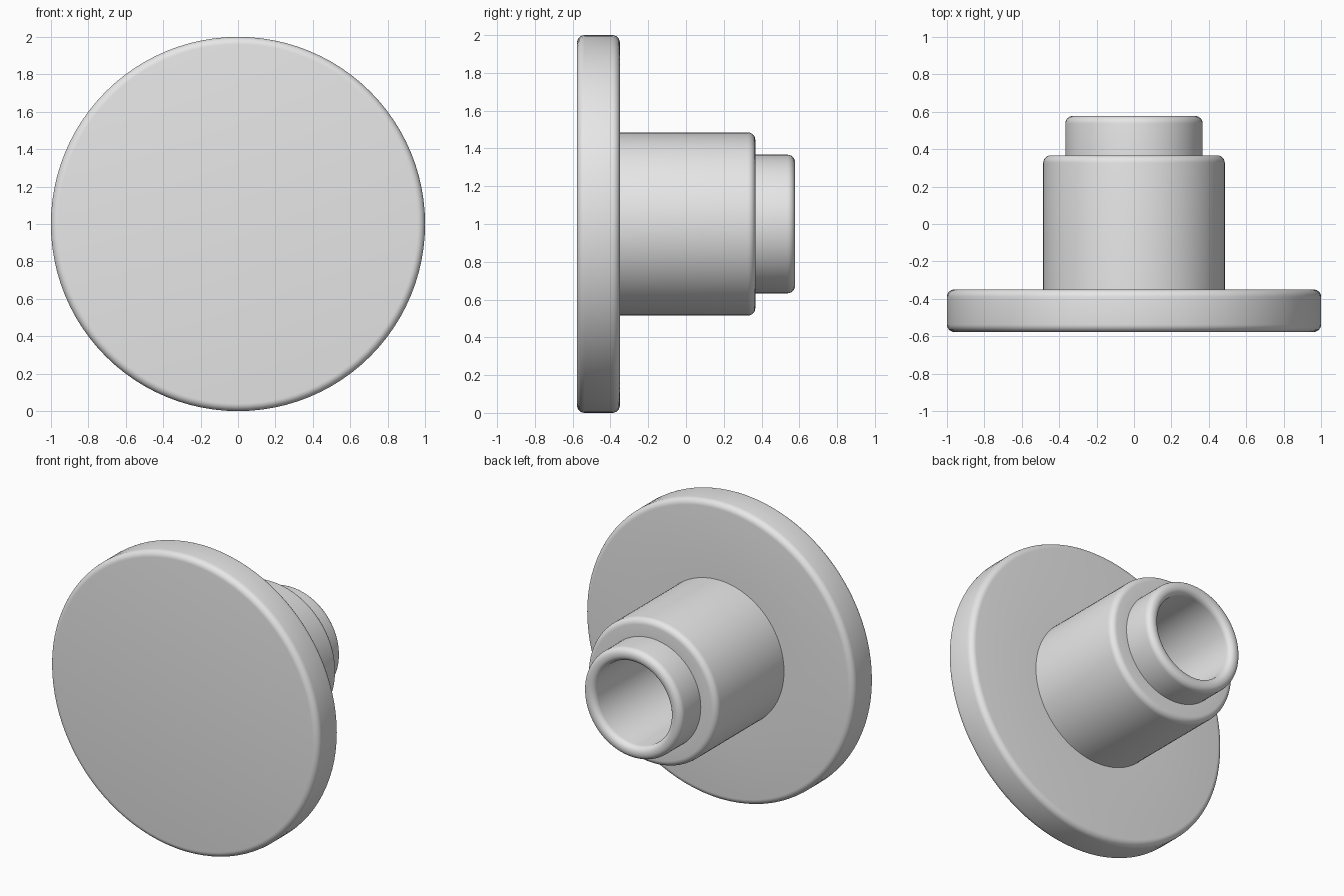
import bpy
import bmesh
from math import pi, sin, cos, radians
from mathutils import Vector

default_cube = bpy.data.objects.get("Cube")
if default_cube:
    bpy.data.objects.remove(default_cube, do_unlink=True)

SEGMENTS = 96
AXIS_HEIGHT = 1.0

grey = bpy.data.materials.new("light grey")
grey.use_nodes = True
colour = (0.8, 0.8, 0.8, 1)
grey.diffuse_color = colour
grey.node_tree.nodes["Principled BSDF"].inputs["Base Color"].default_value = colour


def rounded(profile, steps=6):
    """Replace each (radius, y, fillet) corner with an arc."""
    points = []
    for i, (r, y, fillet) in enumerate(profile):
        corner = Vector((r, y))
        if not fillet:
            points.append(corner)
            continue
        before = (Vector(profile[i - 1][:2]) - corner).normalized()
        after = (Vector(profile[i + 1][:2]) - corner).normalized()
        centre = corner + (before + after) * fillet
        for k in range(steps + 1):
            a = k / steps * pi / 2
            points.append(centre - after * fillet * cos(a) - before * fillet * sin(a))
    return points


def lathe(name, profile):
    """Spin a profile around the horizontal y axis."""
    bm = bmesh.new()
    rings = []
    for r, y in rounded(profile):
        if r == 0:
            rings.append([bm.verts.new((0, y, 0))])
        else:
            angles = [2 * pi * s / SEGMENTS for s in range(SEGMENTS)]
            rings.append([bm.verts.new((r * cos(a), y, r * sin(a))) for a in angles])
    for a, b in zip(rings, rings[1:]):
        if len(a) == 1 or len(b) == 1:
            bm.faces.new(a if len(b) == 1 else b)
            continue
        for s in range(SEGMENTS):
            t = (s + 1) % SEGMENTS
            bm.faces.new((a[s], a[t], b[t], b[s]))
    bmesh.ops.recalc_face_normals(bm, faces=bm.faces)
    mesh = bpy.data.meshes.new(name)
    bm.to_mesh(mesh)
    bm.free()
    mesh.materials.append(grey)
    obj = bpy.data.objects.new(name, mesh)
    obj.location.z = AXIS_HEIGHT
    bpy.context.collection.objects.link(obj)
    bpy.ops.object.select_all(action="DESELECT")
    obj.select_set(True)
    bpy.context.view_layer.objects.active = obj
    bpy.ops.object.shade_smooth_by_angle(angle=radians(30))
    return obj


FRONT, PLATE_BACK, HUB_BACK, BACK = -0.577, -0.35, 0.367, 0.577
HUB, COLLAR, BORE = 0.485, 0.367, 0.28
FILLET = 0.04

# Round plate, stepped hub and blind bore in one turned body
lathe("flanged_knob", [
    (0, FRONT, 0),
    (1, FRONT, FILLET),
    (1, PLATE_BACK, FILLET),
    (HUB, PLATE_BACK, 0),
    (HUB, HUB_BACK, FILLET),
    (COLLAR, HUB_BACK, 0),
    (COLLAR, BACK, FILLET),
    (BORE, BACK, FILLET),
    (BORE, PLATE_BACK, 0),
    (0, PLATE_BACK, 0),
])
